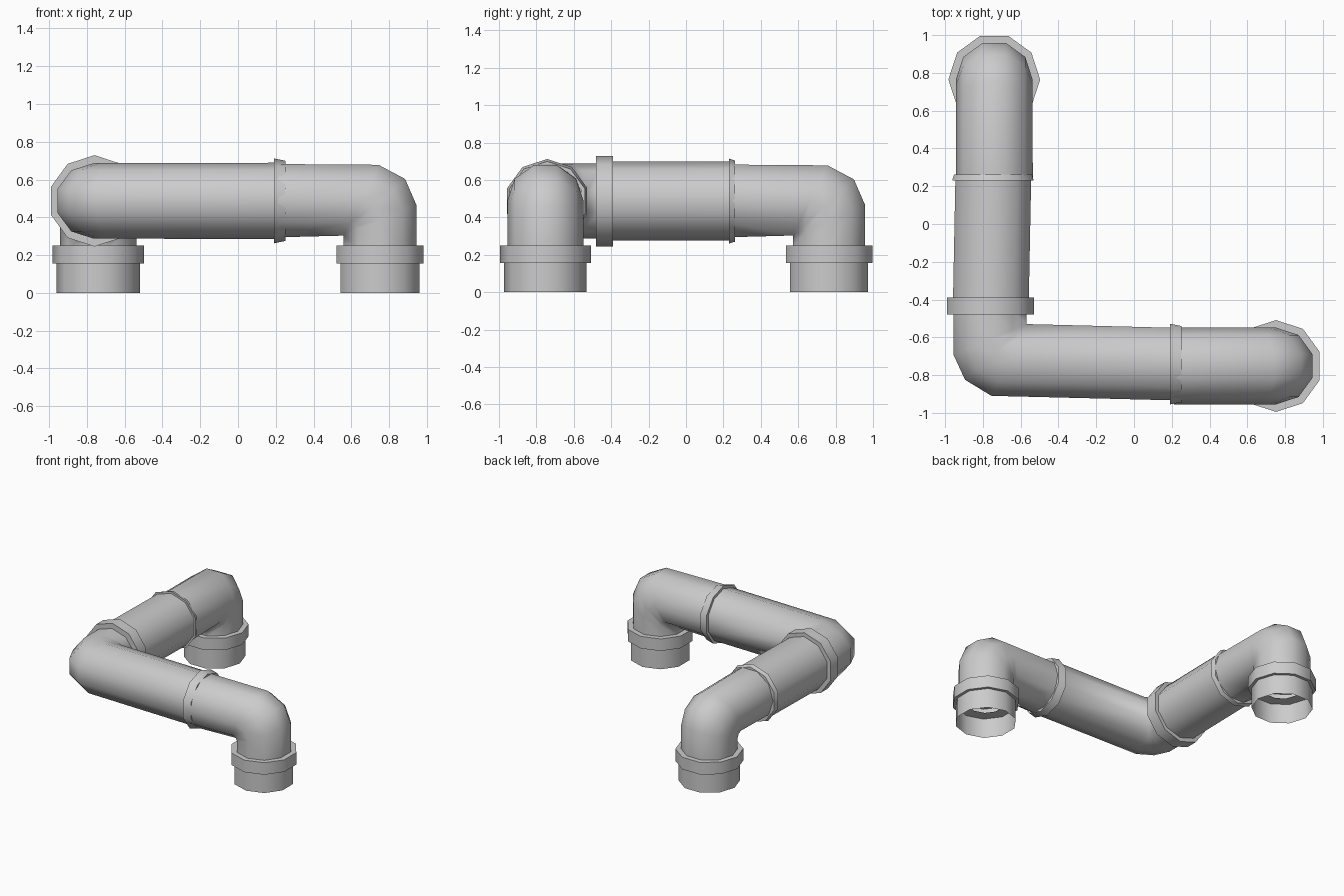
import bpy, bmesh, math
from mathutils import Vector as V

if "Cube" in bpy.data.objects:
    bpy.data.objects.remove(bpy.data.objects["Cube"])

N = 10                                   # sides of every pipe
FLAT = math.cos(math.radians(18))        # half-width across flats / radius
X, Y, Z = V((1, 0, 0)), V((0, 1, 0)), V((0, 0, 1))


def ring(c, u, v):
    """Decagon with corners on +-v and flats on +-u."""
    return [c + v * math.cos(2 * math.pi * i / N) + u * math.sin(2 * math.pi * i / N)
            for i in range(N)]


def tube(name, rings, sharp=45):
    bm = bmesh.new()
    rows = [[bm.verts.new(p) for p in r] for r in rings]
    for a, b in zip(rows, rows[1:]):
        for i in range(N):
            j = (i + 1) % N
            bm.faces.new((a[i], a[j], b[j], b[i]))
    bmesh.ops.remove_doubles(bm, verts=bm.verts[:], dist=0.0005)
    bmesh.ops.recalc_face_normals(bm, faces=bm.faces[:])
    for f in bm.faces:
        f.smooth = True
    for e in bm.edges:
        e.smooth = e.calc_face_angle(0) < math.radians(sharp)
    me = bpy.data.meshes.new(name)
    bm.to_mesh(me)
    bm.free()
    ob = bpy.data.objects.new(name, me)
    bpy.context.collection.objects.link(ob)
    return ob


def lathe(name, base, axis, lateral, prof):
    """Profile of (distance along axis, radius) turned into a 10-sided part."""
    u = axis.cross(lateral)
    return tube(name, [ring(base + axis * t, u * r, lateral * r) for t, r in prof])


def span(inner, outer, lateral, r):
    """Ring stretched between an inner and an outer point of a bend."""
    return ring((inner + outer) / 2, (outer - inner) / 2 / FLAT, lateral * r)


def leg(name, c, out, lateral, end):
    """Floor spigot, flange and elbow; the pipe runs to 'end' along -out."""
    base = V((c[0], c[1], 0))
    lathe(name + "_spigot", base, Z, lateral, [(0, .22), (.155, .22)])
    lathe(name + "_flange", base, Z, lateral,
          [(.155, .13), (.155, .243), (.25, .243), (.25, .19)])
    P = lambda a, z: base + out * a + Z * z
    inner = P(-.192, .303)
    rings = [span(P(-.192, .24), P(.192, .24), lateral, .203)]
    rings += [span(inner, P(a, z), lateral, .203)
              for a, z in ((.193, .465), (.133, .603), (-.008, .678))]
    rings.append(span(P(-end, .294), P(-end, .682), lateral, .204))
    tube(name + "_elbow", rings, 80)


# Two floor legs with elbows
leg("right_leg", (.752, -.752), X, Y, .54)
leg("back_leg", (-.74, .765), Y, X, .52)

# Corner bend lying flat, joining the two runs
h = .487
inner = V((-.57, -.53, h))
rings = [span(V((.22, -.55, h)), V((.22, -.934, h)), Z, .202)]
rings += [span(inner, V((x, y, h)), Z, .2)
          for x, y in ((-.755, -.91), (-.895, -.825), (-.957, -.69))]
rings.append(span(V((-.57, -.46, h)), V((-.957, -.46, h)), Z, .2))
tube("corner_bend", rings, 80)

# Straight pipe towards the back leg
tube("straight_pipe", [ring(V((-.758, -.41, h)), X * .211, Z * .211),
                       ring(V((-.745, .25, h)), X * .211, Z * .211)])

# Collars on the horizontal runs
lathe("corner_collar", V((-.76, -.48, h)), Y, Z,
      [(0, .18), (0, .242), (.09, .242), (.09, .19)])
lathe("front_collar", V((.19, -.742, h)), X, Z,
      [(0, .19), (0, .225), (.062, .212), (.062, .19)])
lathe("side_collar", V((-.747, .23, h)), Y, Z,
      [(0, .19), (0, .227), (.032, .217), (.032, .19)])
